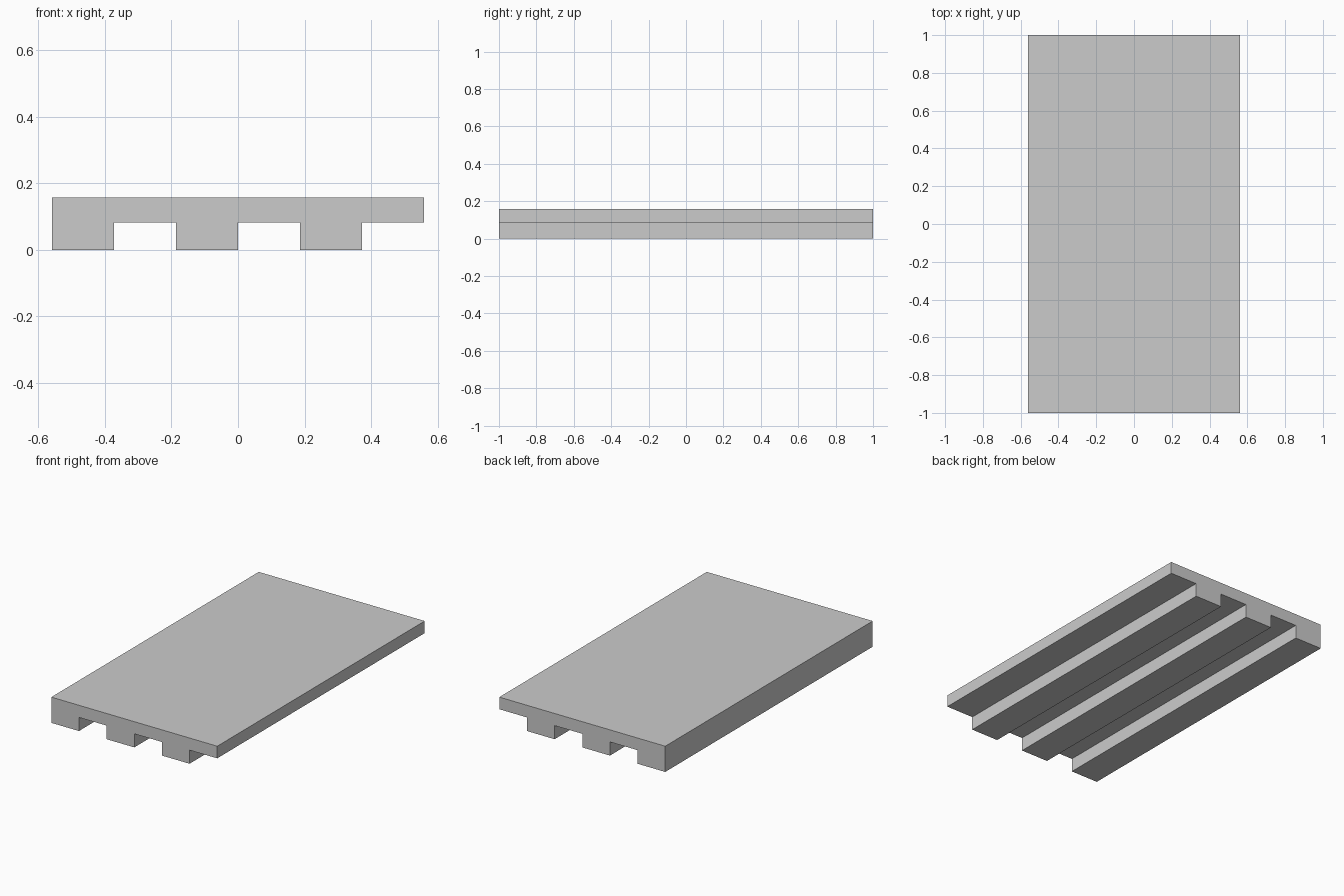
import bpy
import bmesh

# Remove the default cube
cube = bpy.data.objects.get("Cube")
if cube:
    bpy.data.objects.remove(cube, do_unlink=True)

HALF_WIDTH = 0.56
LENGTH = 2.0
TOP = 0.157
SLAB_BOTTOM = 0.083
RIBS = 3
PITCH = 2 * HALF_WIDTH / (2 * RIBS)  # ribs and grooves share one width

# Plain grey material
grey = bpy.data.materials.new("plain_grey")
grey.use_nodes = True
colour = (0.6, 0.6, 0.6, 1.0)
grey.diffuse_color = colour
grey.node_tree.nodes["Principled BSDF"].inputs["Base Color"].default_value = colour

# Cross-section: flat top, then alternating ribs and grooves along the underside
profile = [(HALF_WIDTH, TOP), (-HALF_WIDTH, TOP)]
for i in range(2 * RIBS):
    x = -HALF_WIDTH + i * PITCH
    z = 0.0 if i % 2 == 0 else SLAB_BOTTOM
    profile += [(x, z), (x + PITCH, z)]

# Extrude the cross-section from front to back
bm = bmesh.new()
front = bm.faces.new([bm.verts.new((x, -LENGTH / 2, z)) for x, z in profile])
extruded = bmesh.ops.extrude_face_region(bm, geom=[front])
back_verts = [v for v in extruded["geom"] if isinstance(v, bmesh.types.BMVert)]
bmesh.ops.translate(bm, verts=back_verts, vec=(0, LENGTH, 0))
bmesh.ops.recalc_face_normals(bm, faces=bm.faces)

mesh = bpy.data.meshes.new("ribbed_panel")
bm.to_mesh(mesh)
bm.free()
mesh.materials.append(grey)
panel = bpy.data.objects.new("ribbed_panel", mesh)
bpy.context.collection.objects.link(panel)
